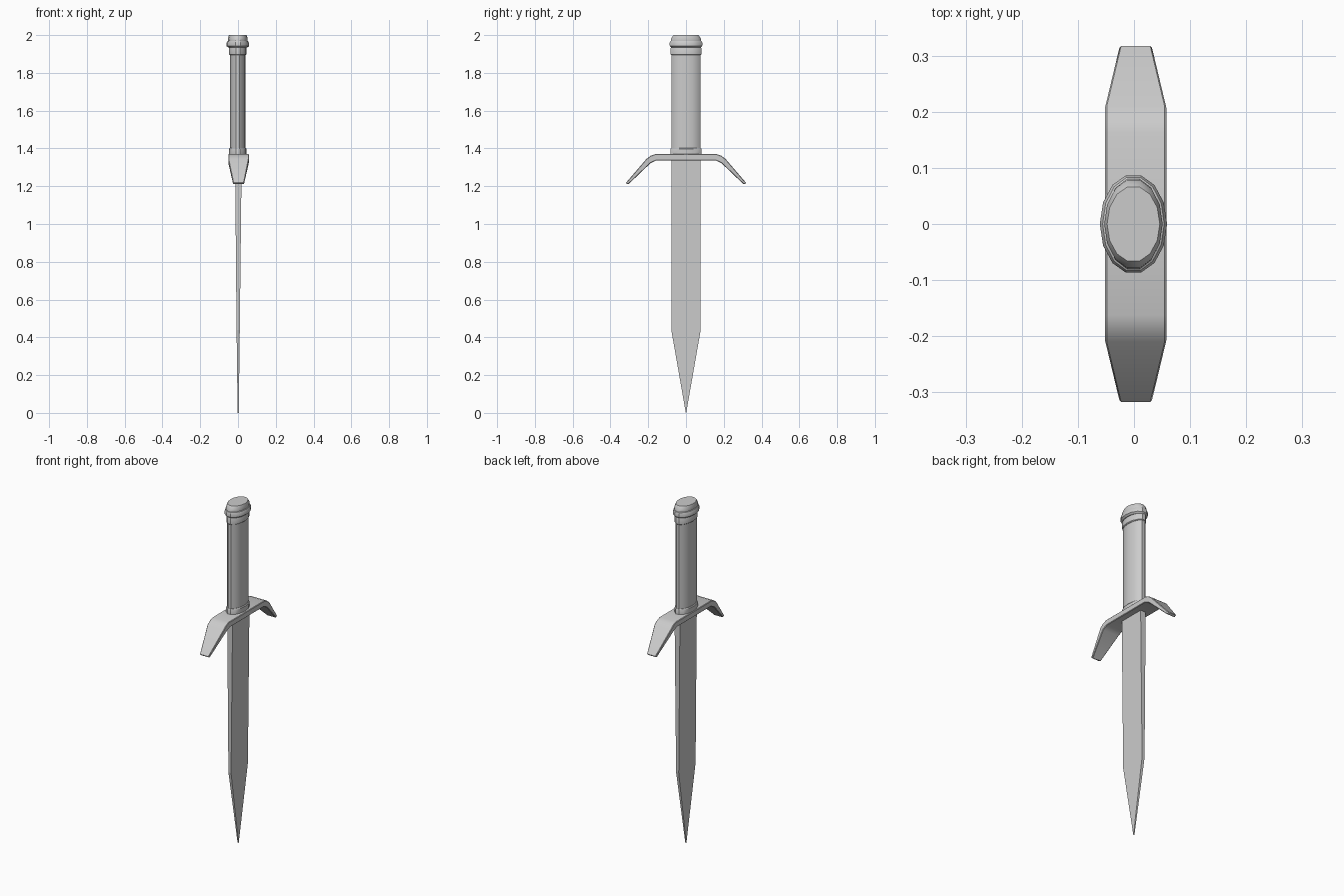
import bpy, bmesh
from math import sin, cos, pi, radians

if "Cube" in bpy.data.objects:
    bpy.data.objects.remove(bpy.data.objects["Cube"])

SIDES = 14


def finish(name, verts, faces, bevel=0, smooth=True):
    """Make an object with clean outward normals, optional bevel and sharp-edge smoothing."""
    mesh = bpy.data.meshes.new(name)
    mesh.from_pydata(verts, [], faces)
    bm = bmesh.new()
    bm.from_mesh(mesh)
    bmesh.ops.recalc_face_normals(bm, faces=bm.faces)
    bm.to_mesh(mesh)
    bm.free()
    ob = bpy.data.objects.new(name, mesh)
    bpy.context.collection.objects.link(ob)
    if bevel:
        mod = ob.modifiers.new("soft_edges", 'BEVEL')
        mod.width = bevel
        mod.segments = 1
        mod.limit_method = 'ANGLE'
        mod.angle_limit = radians(50)
    if smooth:
        bpy.ops.object.select_all(action='DESELECT')
        ob.select_set(True)
        bpy.context.view_layer.objects.active = ob
        bpy.ops.object.shade_smooth_by_angle(angle=radians(32))
    return ob


def skin(name, rings, **options):
    """Join equal-length rings of points into a closed solid."""
    n = len(rings[0])
    verts = [p for ring in rings for p in ring]
    faces = [(i * n + j, i * n + (j + 1) % n, (i + 1) * n + (j + 1) % n, (i + 1) * n + j)
             for i in range(len(rings) - 1) for j in range(n)]
    faces += [tuple(range(n)), tuple(range(len(verts) - n, len(verts)))]
    return finish(name, verts, faces, **options)


def oval(name, profile, cx=-0.001):
    """Stack of oval rings; profile rows are (x radius, y radius, z)."""
    return skin(name, [[(cx + rx * cos(2 * pi * k / SIDES), ry * sin(2 * pi * k / SIDES), z)
                        for k in range(SIDES)] for rx, ry, z in profile])


# blade: flat bar thinning towards the point
def blade_ring(cx, t, w, z):
    return [(cx - t, -w, z), (cx + t, -w, z), (cx + t, w, z), (cx - t, w, z)]


skin("blade", [blade_ring(0.002, 0.0175, 0.078, 1.345),
               blade_ring(0.001, 0.0085, 0.078, 0.44),
               blade_ring(0.001, 0.003, 0.001, 0.0)], smooth=False)

# crossguard: rows are (outer y, outer z, inner y, inner z, half width)
half = [(0.163, 1.370, 0.155, 1.337, 0.0545),
        (0.188, 1.361, 0.172, 1.330, 0.0545),
        (0.210, 1.344, 0.188, 1.322, 0.0545),
        (0.319, 1.217, 0.306, 1.209, 0.0285)]
rows = [(-a, b, -c, d, w) for a, b, c, d, w in reversed(half)] + half
skin("crossguard", [[(0.003 - w, yo, zo), (0.003 + w, yo, zo),
                     (0.003 + w, yi, zi), (0.003 - w, yi, zi)]
                    for yo, zo, yi, zi, w in rows], bevel=0.003)

# grip and the collar where it meets the guard
oval("grip", [(0.041, 0.079, 1.36), (0.041, 0.079, 1.91)])
oval("lower_collar", [(0.047, 0.084, 1.365), (0.047, 0.084, 1.397), (0.043, 0.081, 1.402)])

# stepped pommel
oval("upper_collar", [(0.042, 0.079, 1.894), (0.047, 0.083, 1.898),
                      (0.047, 0.083, 1.932), (0.044, 0.080, 1.938)])
oval("pommel", [(0.050, 0.080, 1.934), (0.060, 0.088, 1.942), (0.060, 0.089, 1.958),
                (0.055, 0.085, 1.968), (0.051, 0.082, 1.970), (0.052, 0.080, 1.984),
                (0.047, 0.068, 2.0)])
